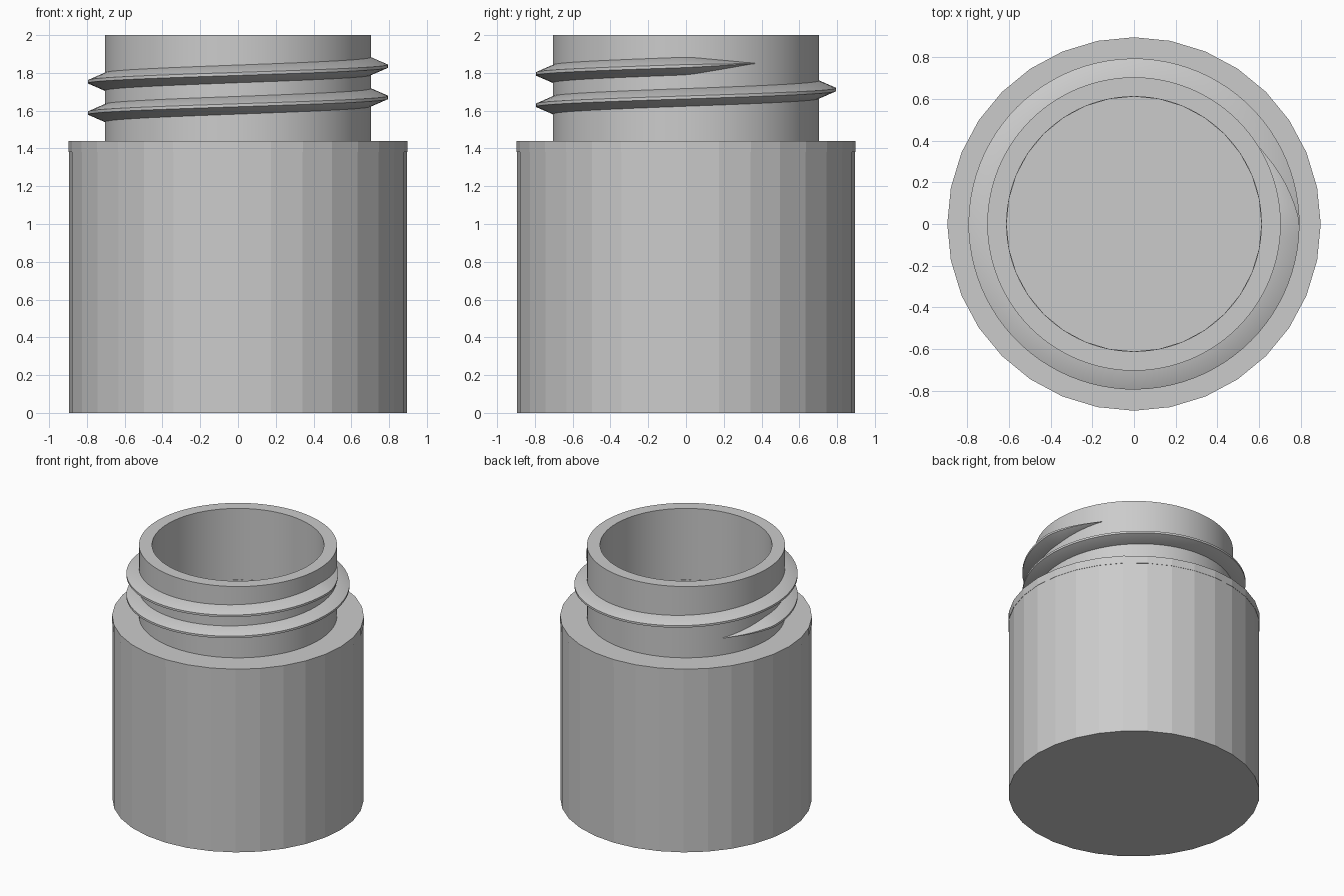
import bpy
import bmesh
from math import cos, sin, radians, pi

cube = bpy.data.objects.get("Cube")
if cube:
    bpy.data.objects.remove(cube, do_unlink=True)

grey = bpy.data.materials.new("light grey")
grey.use_nodes = True
grey.diffuse_color = (0.6, 0.6, 0.6, 1)
grey.node_tree.nodes["Principled BSDF"].inputs["Base Color"].default_value = (0.6, 0.6, 0.6, 1)


def finish(bm, name, smooth):
    bmesh.ops.recalc_face_normals(bm, faces=bm.faces)
    mesh = bpy.data.meshes.new(name)
    bm.to_mesh(mesh)
    bm.free()
    mesh.materials.append(grey)
    obj = bpy.data.objects.new(name, mesh)
    bpy.context.collection.objects.link(obj)
    if smooth:
        bpy.ops.object.select_all(action='DESELECT')
        obj.select_set(True)
        bpy.context.view_layer.objects.active = obj
        bpy.ops.object.shade_smooth_by_angle(angle=radians(30))


def bridge(bm, a, b):
    for i in range(len(a)):
        j = (i + 1) % len(a)
        bm.faces.new((a[i], a[j], b[j], b[i]))


def lathe(name, profile, sides, closed=True, smooth=False):
    """Spin (radius, z) points about z; an open profile gets end caps."""
    bm = bmesh.new()
    rings = [[bm.verts.new((r * cos(2 * pi * k / sides), r * sin(2 * pi * k / sides), z))
              for k in range(sides)] for r, z in profile]
    for a, b in zip(rings, rings[1:]):
        bridge(bm, a, b)
    if closed:
        bridge(bm, rings[-1], rings[0])
    else:
        bm.faces.new(rings[0])
        bm.faces.new(rings[-1])
    finish(bm, name, smooth)


BODY, CAVITY, NECK, BORE = 0.895, 0.83, 0.705, 0.612
SHOULDER, TOP = 1.44, 2.0

# Faceted hollow body with a flat base
lathe("body", [(BODY, 0), (BODY, 1.38), (CAVITY, 1.38), (CAVITY, 0.06)], 32, closed=False)
# Flat shoulder ring closing the body
lathe("shoulder", [(BORE, 1.38), (BODY + 0.002, 1.38), (BODY + 0.002, SHOULDER), (BORE, SHOULDER)], 32)
# Open neck tube
lathe("neck", [(BORE, SHOULDER - 0.01), (NECK, SHOULDER - 0.01), (NECK, TOP), (BORE, TOP)], 96, smooth=True)


def screw_thread(start, end, z_start, pitch, taper):
    """Helical ridge that fades into the neck at both ends."""
    bm = bmesh.new()
    steps = (end - start) // 4
    sections = []
    for n in range(steps + 1):
        deg = start + (end - start) * n / steps
        fade = max(0.04, min(1, (deg - start) / taper, (end - deg) / taper))
        z = z_start + pitch * (deg - start) / 360
        root, tip = 0.047 * fade, 0.008 * fade
        crest = NECK + 0.09 * fade
        outline = ((NECK - 0.015, -root), (NECK, -root), (crest, -tip),
                   (crest, tip), (NECK, root), (NECK - 0.015, root))
        a = radians(deg)
        sections.append([bm.verts.new((r * cos(a), r * sin(a), z + dz)) for r, dz in outline])
    for a, b in zip(sections, sections[1:]):
        bridge(bm, a, b)
    bm.faces.new(sections[0])
    bm.faces.new(sections[-1])
    finish(bm, "screw_thread", True)


screw_thread(147, 751, 1.572, 0.166, 30)
